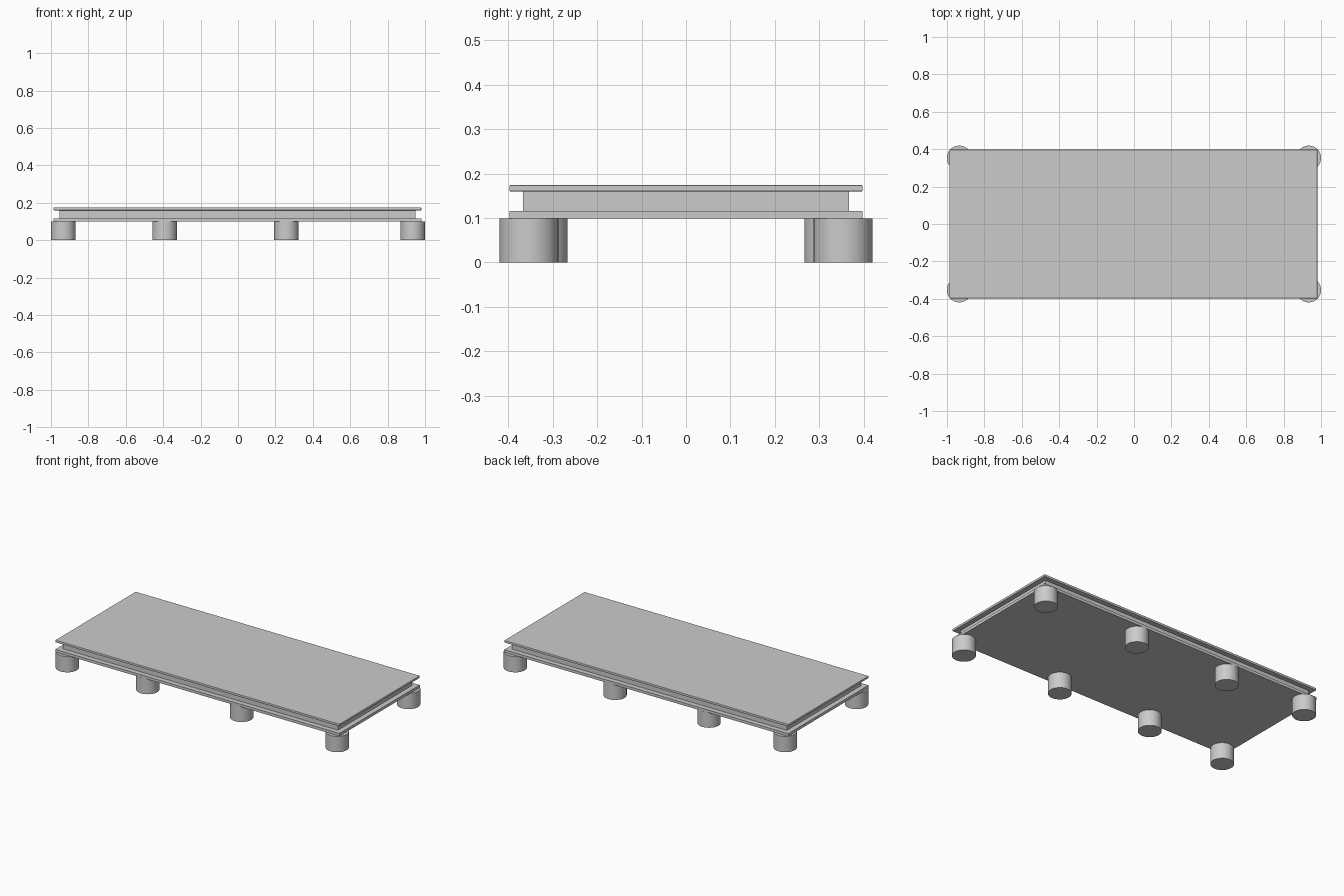
import bpy

if "Cube" in bpy.data.objects:
    bpy.data.objects.remove(bpy.data.objects["Cube"])

CX = -0.003  # the deck sits very slightly left of the feet's centre


def slab(name, half_x, half_y, z0, z1, bevel=0.0):
    bpy.ops.mesh.primitive_cube_add(size=1, location=(CX, 0, (z0 + z1) / 2))
    ob = bpy.context.object
    ob.name = name
    ob.scale = (2 * half_x, 2 * half_y, z1 - z0)
    bpy.ops.object.transform_apply(location=False, rotation=False, scale=True)
    if bevel:
        mod = ob.modifiers.new("edge_round", 'BEVEL')
        mod.width = bevel
        mod.segments = 2
    return ob


def foot(name, x, y):
    bpy.ops.mesh.primitive_cylinder_add(vertices=48, radius=0.066, depth=0.099,
                                        location=(x, y, 0.0495))
    ob = bpy.context.object
    ob.name = name
    bpy.ops.object.shade_smooth_by_angle()


# Layered deck: lower plate, recessed core, upper plate
slab("lower_plate", 0.983, 0.397, 0.099, 0.116)
slab("core", 0.951, 0.366, 0.116, 0.160)
slab("upper_plate", 0.983, 0.397, 0.160, 0.174, bevel=0.002)

# Four round feet along each long side, the inner pairs set slightly inward
for side, sy in (("front", -1), ("back", 1)):
    for i, (x, y) in enumerate([(-0.934, 0.353), (-0.392, 0.332),
                                (0.258, 0.332), (0.934, 0.353)], 1):
        foot(f"{side}_foot_{i}", x, sy * y)
